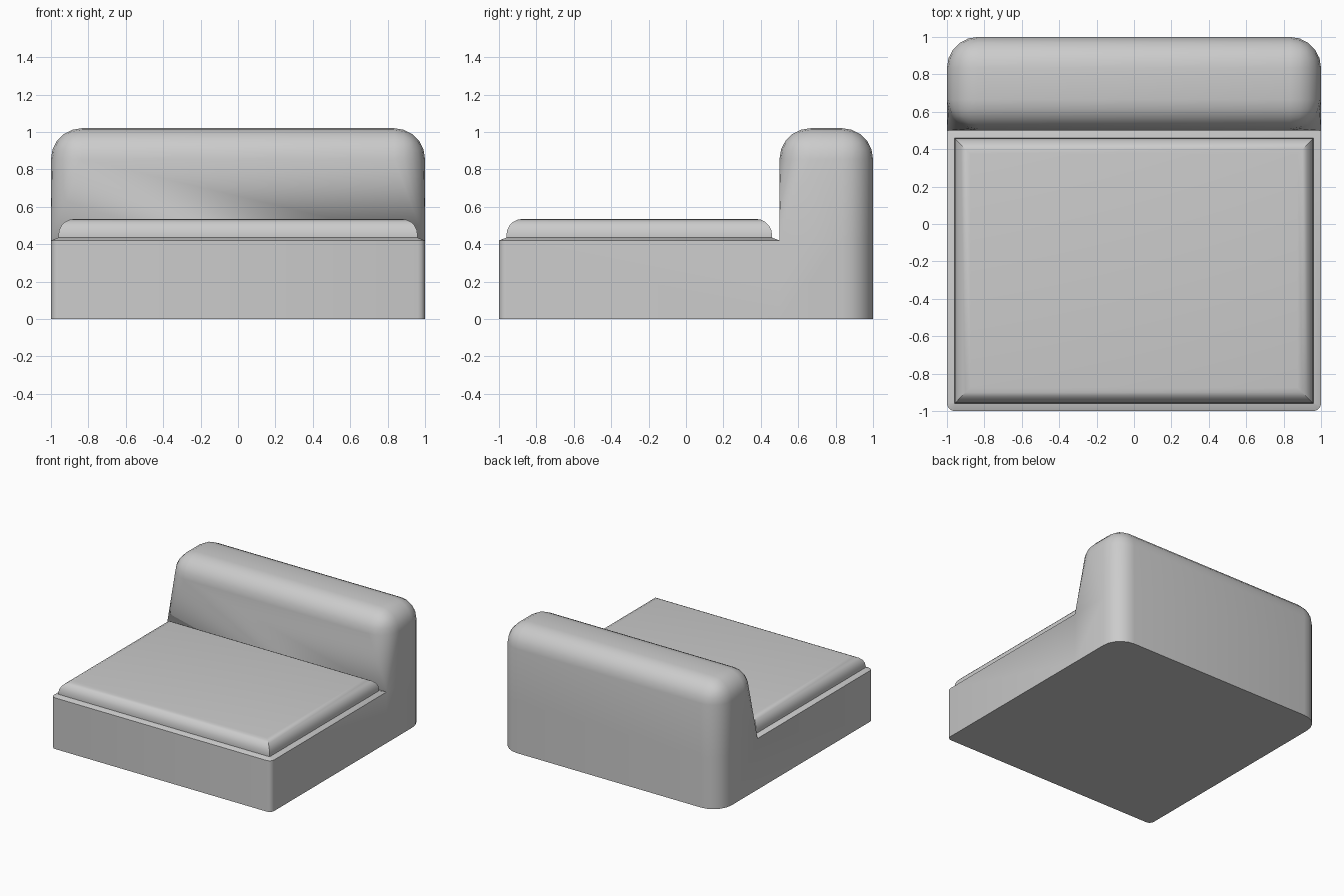
import bpy, bmesh
from mathutils import Vector

if "Cube" in bpy.data.objects:
    bpy.data.objects.remove(bpy.data.objects["Cube"])

SEAT, TOP, R = 0.42, 1.02, 0.165


def box(bm, lo, hi):
    lo, hi = Vector(lo), Vector(hi)
    for v in bmesh.ops.create_cube(bm, size=1)["verts"]:
        v.co = Vector(lo[i] + (v.co[i] + 0.5) * (hi[i] - lo[i]) for i in range(3))


def bevel(bm, test, width, segments):
    edges = [e for e in bm.edges if test(*[v.co for v in e.verts])]
    bmesh.ops.bevel(bm, geom=edges, offset=width, segments=segments,
                    profile=0.5, affect='EDGES', clamp_overlap=True)


def extrude(bm, face, offset):
    geom = bmesh.ops.extrude_face_region(bm, geom=[face])["geom"]
    if face.is_valid:
        bmesh.ops.delete(bm, geom=[face], context='FACES_ONLY')
    verts = [g for g in geom if isinstance(g, bmesh.types.BMVert)]
    bmesh.ops.translate(bm, vec=offset, verts=verts)


def pick(bm, test):
    bm.normal_update()
    return next(f for f in bm.faces if test(f.normal, f.calc_center_median()))


def finish(bm, name):
    bmesh.ops.recalc_face_normals(bm, faces=bm.faces)
    me = bpy.data.meshes.new(name)
    bm.to_mesh(me)
    bm.free()
    ob = bpy.data.objects.new(name, me)
    bpy.context.collection.objects.link(ob)
    bpy.ops.object.select_all(action='DESELECT')
    ob.select_set(True)
    bpy.context.view_layer.objects.active = ob
    bpy.ops.object.shade_smooth_by_angle(angle=0.6)


# Backrest: block with every edge rounded except around its underside
bm = bmesh.new()
box(bm, (-1, 0.5, SEAT), (1, 1, TOP))
bevel(bm, lambda a, b: max(a.z, b.z) > SEAT + 0.1, R, 5)

# Front corner rounding tapers to a sharp point at seat level
for v in bm.verts:
    c = v.co
    if c.z < SEAT + 0.001 and c.y < 0.51 + R and abs(c.x) > 0.99 - R:
        v.co = (1 if c.x > 0 else -1, 0.5, SEAT)
bmesh.ops.remove_doubles(bm, verts=bm.verts, dist=0.0005)

# Body: backrest continued to the floor, then the base drawn forward
extrude(bm, pick(bm, lambda n, c: abs(n.z) > 0.99 and c.z < SEAT + 0.01), (0, 0, -SEAT))
extrude(bm, pick(bm, lambda n, c: abs(n.y) > 0.99 and c.y < 0.51 and c.z < SEAT - 0.1), (0, -1.5, 0))
bevel(bm, lambda a, b: a.y < -0.99 and b.y < -0.99 and abs(a.z - b.z) > 0.1, 0.039, 3)

# Sloped rim around the seat
bmesh.ops.recalc_face_normals(bm, faces=bm.faces)
rim = pick(bm, lambda n, c: n.z > 0.99 and abs(c.z - SEAT) < 0.01)
bmesh.ops.inset_region(bm, faces=[rim], thickness=0.04, depth=0.015, use_even_offset=True)
bmesh.ops.remove_doubles(bm, verts=bm.verts, dist=0.002)
finish(bm, "sofa_body")

# Seat cushion with a rounded top edge
bm = bmesh.new()
box(bm, (-0.96, -0.96, 0.435), (0.96, 0.46, 0.535))
bevel(bm, lambda a, b: min(a.z, b.z) > 0.5, 0.085, 5)
finish(bm, "seat_cushion")
